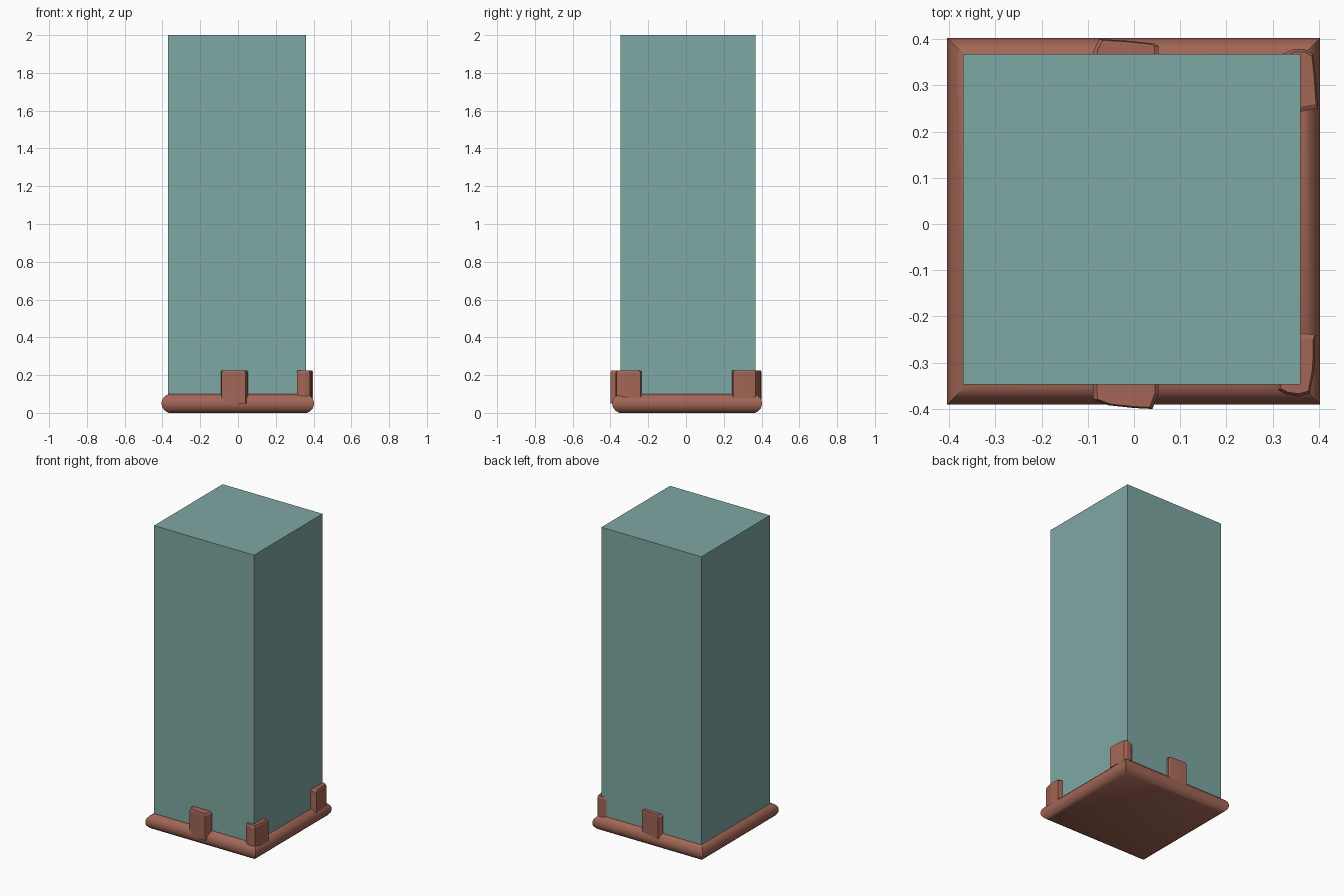
import bpy

# Remove the default object
if "Cube" in bpy.data.objects:
    bpy.data.objects.remove(bpy.data.objects["Cube"], do_unlink=True)


def make_material(name, color):
    mat = bpy.data.materials.new(name)
    mat.use_nodes = True
    mat.diffuse_color = color
    mat.node_tree.nodes["Principled BSDF"].inputs["Base Color"].default_value = color
    return mat


def loft(name, rings, mat, smooth=False):
    """Skin closed rings of equal length and cap both ends."""
    n = len(rings[0])
    verts = [p for ring in rings for p in ring]
    faces = [tuple(reversed(range(n))), tuple(range(len(verts) - n, len(verts)))]
    for r in range(len(rings) - 1):
        for i in range(n):
            j = (i + 1) % n
            faces.append((r * n + i, r * n + j, r * n + n + j, r * n + n + i))
    mesh = bpy.data.meshes.new(name)
    mesh.from_pydata(verts, [], faces)
    mesh.materials.append(mat)
    obj = bpy.data.objects.new(name, mesh)
    bpy.context.collection.objects.link(obj)
    if smooth:
        bpy.ops.object.select_all(action="DESELECT")
        obj.select_set(True)
        bpy.context.view_layer.objects.active = obj
        bpy.ops.object.shade_smooth_by_angle(angle=0.7)
    return obj


def rectangle(x0, x1, y0, y1, z):
    return [(x0, y0, z), (x1, y0, z), (x1, y1, z), (x0, y1, z)]


def clip(name, outline, bottom, lip=0.012):
    """Bracket: the first and last outline points sit inside the wall."""
    last = len(outline) - 1
    low = [(x, y, bottom) for x, y in outline]
    high = [(x, y, 0.225 if i in (0, last) else 0.225 - lip)
            for i, (x, y) in enumerate(outline)]
    # Inner rim along the wall keeps the top lip sloping outwards
    cx = sum(p[0] for p in outline) / len(outline)
    cy = sum(p[1] for p in outline) / len(outline)
    rim = [(x + (cx - x) * 0.12, y + (cy - y) * 0.12, 0.225) for x, y in outline]
    return loft(name, [low, high, rim], copper)


teal = make_material("muted_teal", (0.212, 0.392, 0.366, 1))
copper = make_material("copper_brown", (0.36, 0.133, 0.092, 1))

# Tall block
loft("tall_block", [rectangle(-0.37, 0.36, -0.347, 0.368, z) for z in (0.06, 2.0)], teal)

# Base slab with rounded rim and mitred corners
rim_profile = [(0.036, 0), (0.018, 0.011), (0.005, 0.026), (0, 0.042), (0, 0.058),
               (0.005, 0.074), (0.018, 0.089), (0.036, 0.1)]
loft("base_slab", [rectangle(-0.404 + d, 0.402 - d, -0.39 + d, 0.402 - d, z)
                   for d, z in rim_profile], copper, smooth=True)

# Clips around the foot of the block
clip("front_clip", [(-0.09, -0.33), (-0.088, -0.38), (-0.055, -0.392),
                    (0, -0.398), (0.04, -0.4), (0.053, -0.365), (0.053, -0.33)], 0.05)
clip("back_clip", [(0.053, 0.35), (0.053, 0.385), (0.045, 0.39), (-0.01, 0.396),
                   (-0.075, 0.4), (-0.088, 0.375), (-0.088, 0.35)], 0.06)
clip("front_corner_clip", [(0.315, -0.33), (0.312, -0.36), (0.33, -0.369),
                           (0.355, -0.373), (0.38, -0.367), (0.391, -0.31),
                           (0.392, -0.24), (0.345, -0.234)], 0.08)
clip("back_corner_clip", [(0.345, 0.24), (0.398, 0.25), (0.394, 0.31),
                          (0.388, 0.368), (0.37, 0.378), (0.345, 0.378),
                          (0.322, 0.368), (0.322, 0.35)], 0.08)
